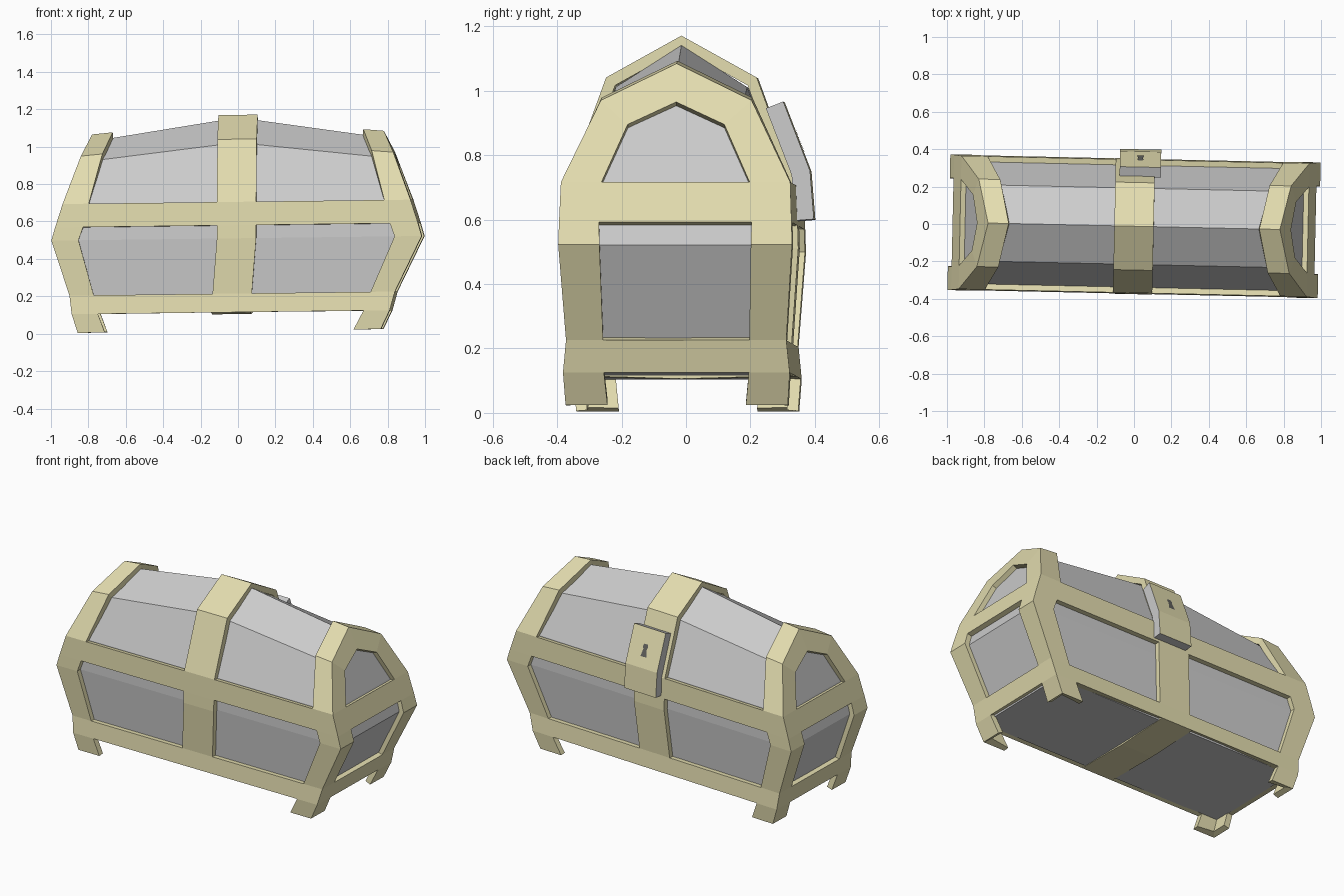
import bpy, bmesh
from mathutils import Vector

if "Cube" in bpy.data.objects:
    bpy.data.objects.remove(bpy.data.objects["Cube"])

def material(name, rgb):
    m = bpy.data.materials.new(name)
    m.diffuse_color = (*rgb, 1)
    m.use_nodes = True
    m.node_tree.nodes["Principled BSDF"].inputs["Base Color"].default_value = m.diffuse_color
    return m

OLIVE = material("olive", (0.77, 0.72, 0.43))
GREY = material("grey", (0.8, 0.8, 0.8))
DARK = material("dark", (0.12, 0.12, 0.11))

# Levels: z, half length, half depth, front window x, end window y,
#         z at the middle, z at the window edge, z at the end window
LEVELS = [
    (0.015, 0.81, 0.345, 0.665, 0.215, 0.015, 0.015, 0.015),
    (0.115, 0.85, 0.352, 0.71, 0.225, 0.115, 0.115, 0.115),
    (0.215, 0.87, 0.342, 0.74, 0.227, 0.215, 0.215, 0.215),
    (0.51, 0.99, 0.363, 0.845, 0.235, 0.51, 0.51, 0.51),
    (0.58, 0.97, 0.361, 0.82, 0.237, 0.58, 0.58, 0.58),
    (0.705, 0.93, 0.356, 0.79, 0.23, 0.705, 0.705, 0.705),
    (0.96, 0.835, 0.234, 0.72, 0.15, 1.04, 0.97, 0.885),
    (1.075, 0.78, 0.0, 0.67, 0.0, 1.17, 1.085, 0.955),
]
A, B, C, D, E, F = range(6)

def point(level, col, inset=0.0):
    """Point on the quarter shell, columns running from front middle to end middle."""
    z, hx, hy, ix, iy, zm, zw, ze = LEVELS[level]
    y = -max(hy - inset, 0)
    drop = inset if level >= 6 else 0
    xe = hx if level < 6 else 0.93 - 0.365 * (ze - 0.705)
    return Vector([
        (0, y, zm - drop), (0.105, y, zm - drop), (ix, y, zw - drop),
        (hx - inset, y, z - drop), (xe - inset, -iy, ze), (xe - inset, 0, ze),
    ][col])

def place(p):
    """The chest stands slightly skewed and turned."""
    x, y, z = p
    if z < 0.51:
        x -= 0.08 * (0.51 - z)
    return Vector((x + 0.022 * y, y - 0.022 * x - 0.012, z + 0.0125 * x))

def build(name, faces, mats, outward=True):
    bm = bmesh.new()
    for f in faces:
        pts = []
        for p in f:
            if all((p - q).length > 1e-5 for q in pts):
                pts.append(p)
        if len(pts) > 2:
            bm.faces.new([bm.verts.new(p) for p in pts])
    bmesh.ops.remove_doubles(bm, verts=bm.verts, dist=1e-4)
    bm.normal_update()
    if outward:
        for f in bm.faces:
            if f.normal.dot(f.calc_center_median() - Vector((0, 0, 0.5))) < 0:
                f.normal_flip()
    for v in bm.verts:
        v.co = place(v.co)
    me = bpy.data.meshes.new(name)
    bm.to_mesh(me)
    bm.free()
    for m in mats:
        me.materials.append(m)
    ob = bpy.data.objects.new(name, me)
    bpy.context.collection.objects.link(ob)
    return ob

def four_ways(quads):
    return [[Vector((p.x * sx, p.y * sy, p.z)) for p in q]
            for q in quads for sx in (1, -1) for sy in (1, -1)]

def cell(level, c0, c1, inset=0.0):
    return [point(level, c0, inset), point(level, c1, inset),
            point(level + 1, c1, inset), point(level + 1, c0, inset)]

def solidify(ob, thickness, rim=0):
    m = ob.modifiers.new("thickness", 'SOLIDIFY')
    m.thickness = thickness
    m.offset = -1
    m.use_even_offset = True
    m.material_offset_rim = rim

# Frame: corner posts with feet, middle strap, belt and bottom rails
quads = []
for lv in range(7):
    quads += [cell(lv, C, D), cell(lv, D, E)]
    if lv >= 1:
        quads.append(cell(lv, A, B))
    if lv in (1, 4):
        quads += [cell(lv, B, C), cell(lv, E, F)]
a, b = point(1, A), point(1, B)
quads.append([a, b, Vector((b.x, 0, 0.105)), Vector((0, 0, 0.105))])
frame = build("frame", four_ways(quads), [OLIVE])
solidify(frame, 0.035)

# Grey panelled body set inside the frame
T = 0.03
quads = [cell(lv, c, c + 1, T) for lv in range(1, 7) for c in (B, C, D, E)]
quads += [cell(lv, A, B, T) for lv in range(1, 7)]
floor = [point(1, c, T) for c in range(6)]
quads.append(floor + [Vector((0, 0, 0.115))])
build("body", four_ways(quads), [GREY])

# Latch on the back, olive plate with grey edges
profile = [(0.317, 0.965), (0.40, 0.75), (0.412, 0.60)]
plate = [[Vector((x, y, z)) for x, (y, z) in
          ((-0.083, p), (-0.083, q), (0.137, q), (0.137, p))]
         for p, q in zip(profile, profile[1:])]
latch = build("latch", plate, [OLIVE, GREY])
solidify(latch, 0.058, 1)

# Keyhole lying on the sloping part of the latch
top, low = Vector((0, *profile[0])), Vector((0, *profile[1]))
outline = [(-0.011, 0.40), (-0.018, 0.46), (-0.012, 0.53), (-0.02, 0.72),
           (0.02, 0.72), (0.012, 0.53), (0.018, 0.46), (0.011, 0.40)]
hole = [top.lerp(low, t) + Vector((x + 0.027, 0.003, 0.001)) for x, t in outline]
build("keyhole", [hole], [DARK])
